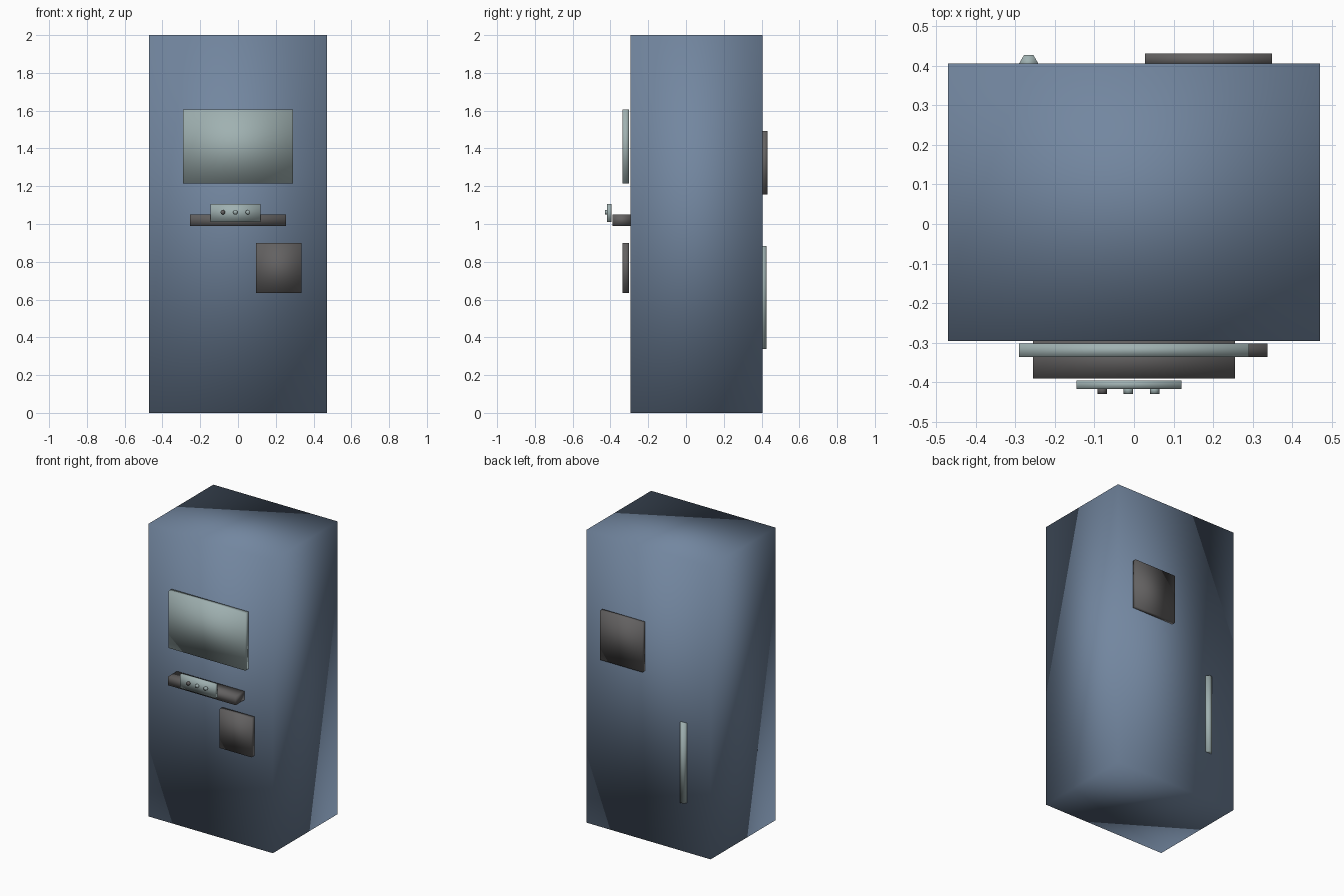
import bpy
from math import pi
from mathutils import Vector

if "Cube" in bpy.data.objects:
    bpy.data.objects.remove(bpy.data.objects["Cube"])


def material(name, rgb):
    mat = bpy.data.materials.new(name)
    mat.use_nodes = True
    mat.diffuse_color = (*rgb, 1)
    mat.node_tree.nodes["Principled BSDF"].inputs["Base Color"].default_value = (*rgb, 1)
    return mat


BLUE = material("slate blue", (0.17, 0.24, 0.35))
PALE = material("pale grey green", (0.35, 0.44, 0.44))
DARK = material("dark grey", (0.125, 0.12, 0.12))


def finish(name, mat):
    obj = bpy.context.object
    obj.name = name
    obj.data.materials.append(mat)
    # soft shading runs over every edge, including the box corners
    bpy.ops.object.shade_smooth()
    return obj


def box(name, low, high, mat):
    low, high = Vector(low), Vector(high)
    bpy.ops.mesh.primitive_cube_add(size=1, location=(low + high) / 2)
    bpy.context.object.scale = high - low
    bpy.ops.object.transform_apply(location=False, rotation=False, scale=True)
    return finish(name, mat)


def rod(name, centre, radius, length, sides, rotation, mat):
    bpy.ops.mesh.primitive_cylinder_add(vertices=sides, radius=radius, depth=length,
                                        location=centre, rotation=rotation)
    return finish(name, mat)


# Cabinet
box("cabinet", (-0.47, -0.295, 0), (0.47, 0.405, 2), BLUE)

# Front: screen, shelf, control panel and dispensing hatch
box("screen", (-0.29, -0.336, 1.215), (0.29, -0.302, 1.605), PALE)
box("shelf", (-0.255, -0.39, 0.99), (0.255, -0.293, 1.05), DARK)
box("control_panel", (-0.145, -0.417, 1.01), (0.12, -0.395, 1.105), PALE)
box("hatch", (0.095, -0.336, 0.635), (0.337, -0.302, 0.9), DARK)

# Row of buttons
for i, mat in enumerate((DARK, PALE, PALE)):
    rod(f"button_{i + 1}", (-0.08 + 0.066 * i, -0.42, 1.062), 0.012, 0.02, 16,
        (pi / 2, 0, 0), mat)

# Back: vent plate and hexagonal handle bar half sunk in the cabinet
box("back_vent", (0.028, 0.4, 1.155), (0.348, 0.431, 1.492), DARK)
rod("back_handle", (-0.266, 0.406, 0.61), 0.024, 0.545, 6, (0, 0, pi / 6), PALE)
